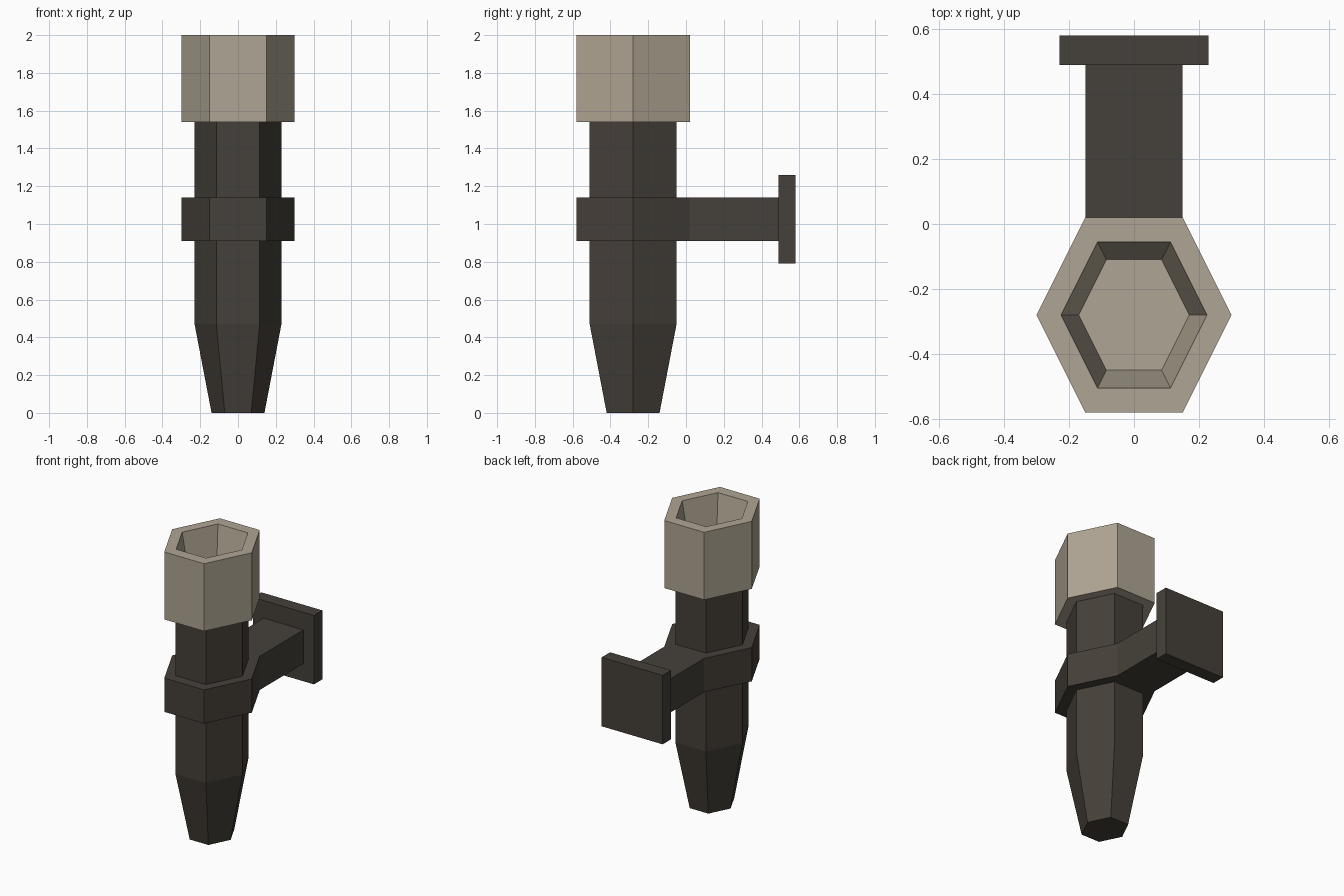
import bpy
import bmesh

cube = bpy.data.objects.get("Cube")
if cube:
    bpy.data.objects.remove(cube, do_unlink=True)

AXIS_Y = -0.28  # centre line of the upright parts


def material(name, rgb):
    mat = bpy.data.materials.new(name)
    mat.use_nodes = True
    color = (*rgb, 1.0)
    mat.diffuse_color = color
    mat.node_tree.nodes["Principled BSDF"].inputs["Base Color"].default_value = color
    return mat


def add_object(name, bm, mat):
    bmesh.ops.recalc_face_normals(bm, faces=bm.faces[:])
    mesh = bpy.data.meshes.new(name)
    bm.to_mesh(mesh)
    bm.free()
    mesh.materials.append(mat)
    obj = bpy.data.objects.new(name, mesh)
    bpy.context.collection.objects.link(obj)
    return obj


def hex_loft(name, profile, mat):
    """Loft six-sided rings through (radius, z) pairs and cap both ends."""
    corners = [(1, 0), (0.5, 1), (-0.5, 1), (-1, 0), (-0.5, -1), (0.5, -1)]
    bm = bmesh.new()
    rings = [[bm.verts.new((r * x, AXIS_Y + r * y, z)) for x, y in corners]
             for r, z in profile]
    for low, high in zip(rings, rings[1:]):
        for i in range(6):
            j = (i + 1) % 6
            bm.faces.new((low[i], low[j], high[j], high[i]))
    bm.faces.new(rings[0])
    bm.faces.new(rings[-1])
    return add_object(name, bm, mat)


def box(name, half_width, y_range, z_range, mat):
    bm = bmesh.new()
    bmesh.ops.create_cube(bm, size=1)
    for v in bm.verts:
        v.co.x *= 2 * half_width
        v.co.y = y_range[v.co.y > 0]
        v.co.z = z_range[v.co.z > 0]
    return add_object(name, bm, mat)


dark = material("dark brown", (0.060, 0.051, 0.041))
beige = material("warm beige", (0.429, 0.376, 0.292))

# Tapered handle and the collar that grips it
hex_loft("handle", [(0.14, 0), (0.23, 0.47), (0.23, 1.54)], dark)
hex_loft("collar", [(0.30, 0.91), (0.30, 1.14)], dark)

# Hollow cup with a tapering recess
hex_loft("cup", [(0.30, 1.54), (0.30, 2.0), (0.225, 2.0), (0.17, 1.70)], beige)

# Wall bracket
box("bracket_arm", 0.15, (0.02, 0.49), (0.91, 1.14), dark)
box("wall_plate", 0.23, (0.49, 0.58), (0.79, 1.26), dark)
